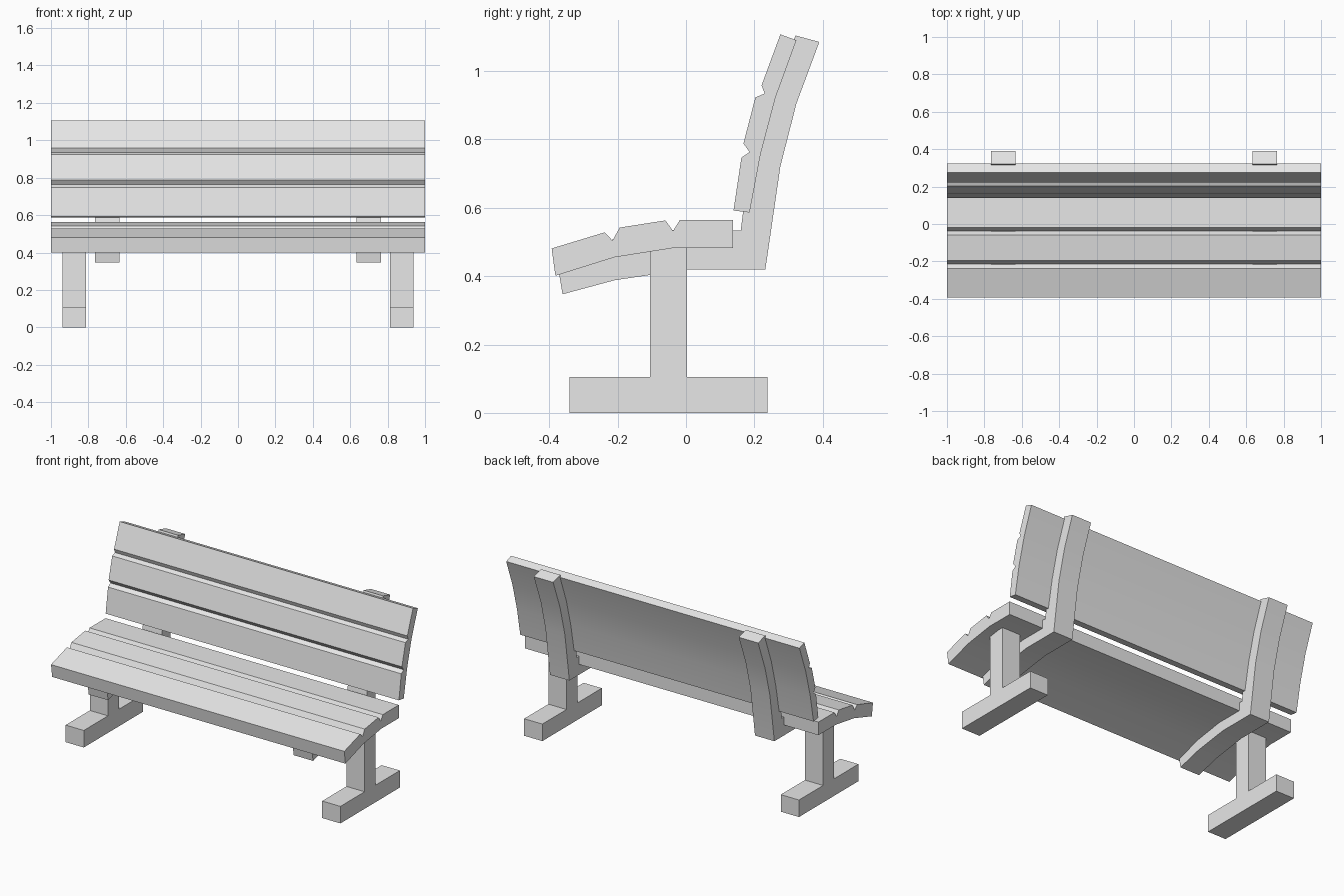
import bpy
import bmesh
import math

cube = bpy.data.objects.get("Cube")
if cube:
    bpy.data.objects.remove(cube, do_unlink=True)

grey = bpy.data.materials.new("plain_grey")
grey.use_nodes = True
grey.diffuse_color = (0.8, 0.8, 0.8, 1)
grey.node_tree.nodes["Principled BSDF"].inputs["Base Color"].default_value = (0.8, 0.8, 0.8, 1)


def extrude_profile(name, profile, x0, x1):
    """Extrude a closed (y, z) side profile from x0 to x1."""
    bm = bmesh.new()
    face = bm.faces.new([bm.verts.new((x0, y, z)) for y, z in profile])
    result = bmesh.ops.extrude_face_region(bm, geom=[face])
    moved = [g for g in result["geom"] if isinstance(g, bmesh.types.BMVert)]
    bmesh.ops.translate(bm, verts=moved, vec=(x1 - x0, 0, 0))
    bmesh.ops.recalc_face_normals(bm, faces=bm.faces)
    mesh = bpy.data.meshes.new(name)
    bm.to_mesh(mesh)
    bm.free()
    mesh.materials.append(grey)
    obj = bpy.data.objects.new(name, mesh)
    bpy.context.collection.objects.link(obj)
    bpy.ops.object.select_all(action="DESELECT")
    obj.select_set(True)
    bpy.context.view_layer.objects.active = obj
    bpy.ops.object.shade_smooth_by_angle(angle=math.radians(25))
    return obj


# Seat: three planks separated by V grooves, curved underside
seat = [(-0.393, 0.481), (-0.238, 0.528), (-0.215, 0.504), (-0.194, 0.542),
        (-0.06, 0.563), (-0.038, 0.532), (-0.018, 0.564), (0.138, 0.564),
        (0.138, 0.483), (-0.033, 0.483), (-0.21, 0.455), (-0.382, 0.401)]
extrude_profile("seat", seat, -1, 1)

# Backrest: three planks separated by V grooves, curved rear
backrest = [(0.139, 0.592), (0.162, 0.747), (0.186, 0.763), (0.168, 0.788),
            (0.203, 0.923), (0.23, 0.934), (0.221, 0.958), (0.276, 1.107),
            (0.323, 1.09), (0.262, 0.923), (0.218, 0.756), (0.186, 0.586)]
extrude_profile("backrest", backrest, -1, 1)

# Curved brackets that carry the seat and backrest
bracket = [(-0.361, 0.347), (-0.209, 0.388), (0, 0.419), (0.232, 0.419),
           (0.276, 0.721), (0.323, 0.905), (0.39, 1.085), (0.32, 1.104),
           (0.256, 0.923), (0.212, 0.756), (0.167, 0.589), (0.16, 0.533),
           (-0.04, 0.535), (-0.215, 0.507), (-0.375, 0.43)]

# Inverted T legs: foot and post
leg = [(-0.341, 0), (0.238, 0), (0.238, 0.105), (0.003, 0.105),
       (0.003, 0.5), (-0.105, 0.5), (-0.105, 0.105), (-0.341, 0.105)]

for side, s in (("left", 1), ("right", -1)):
    extrude_profile(side + "_bracket", bracket, s * 0.633, s * 0.765)
    extrude_profile(side + "_leg", leg, s * 0.813, s * 0.937)
